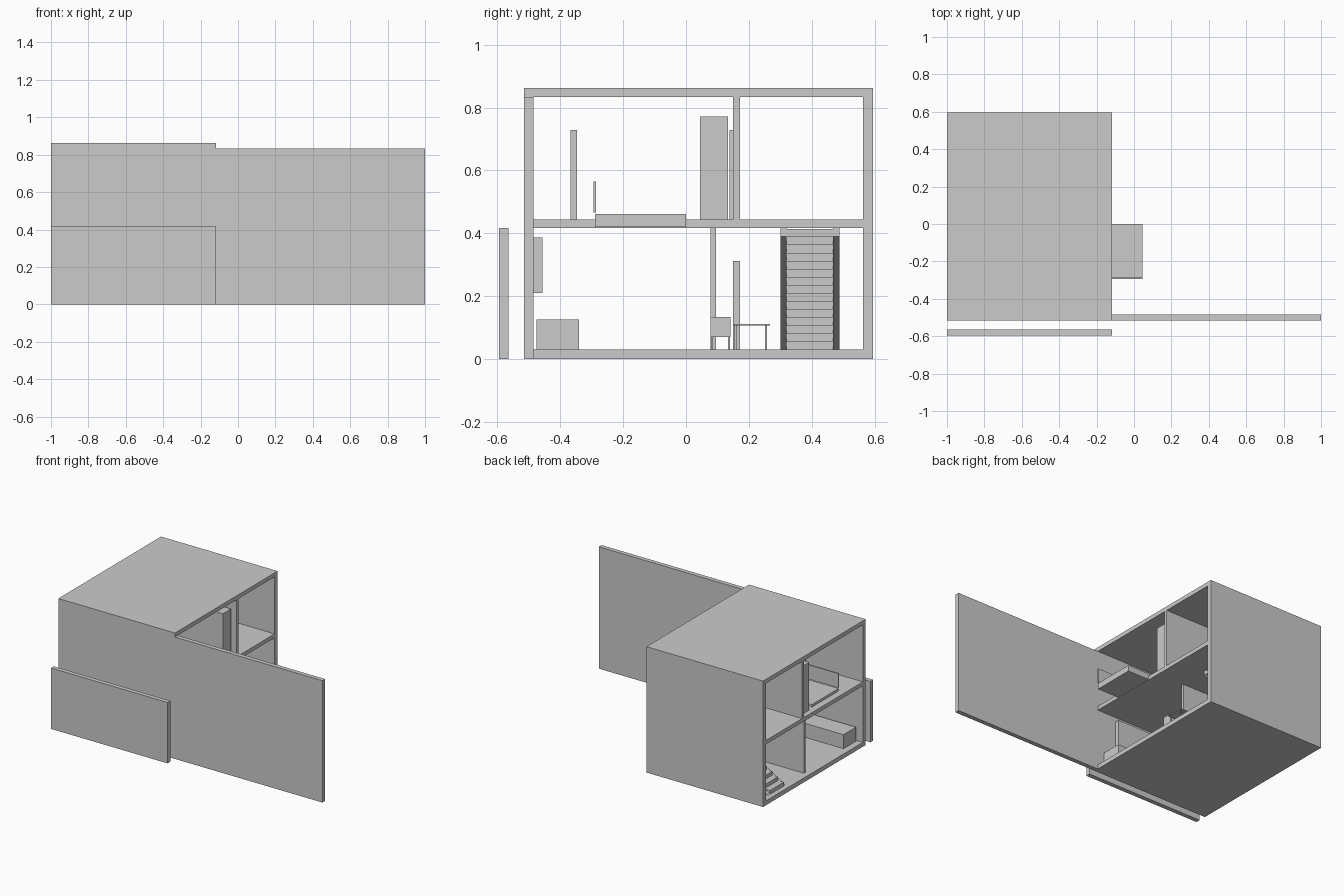
import bpy

if "Cube" in bpy.data.objects:
    bpy.data.objects.remove(bpy.data.objects["Cube"])

grey = bpy.data.materials.new("plain_grey")
grey.diffuse_color = (0.6, 0.6, 0.6, 1)
grey.use_nodes = True
grey.node_tree.nodes["Principled BSDF"].inputs["Base Color"].default_value = grey.diffuse_color


def prism(name, outline, y0, y1):
    """Extrude an (x, z) outline from y0 to y1."""
    n = len(outline)
    verts = [(x, y, z) for y in (y0, y1) for x, z in outline]
    faces = [tuple(range(n)), tuple(reversed(range(n, 2 * n)))]
    faces += [(i + n, (i + 1) % n + n, (i + 1) % n, i) for i in range(n)]
    mesh = bpy.data.meshes.new(name)
    mesh.from_pydata(verts, [], faces)
    mesh.materials.append(grey)
    obj = bpy.data.objects.new(name, mesh)
    bpy.context.collection.objects.link(obj)
    return obj


def box(name, x, y, z):
    return prism(name, [(x[0], z[0]), (x[1], z[0]), (x[1], z[1]), (x[0], z[1])], *y)


HOUSE = (-1.0, -0.117)
FLOOR, CEILING, UPPER, TOP = 0.03, 0.417, 0.444, 0.834

# Shell, open at both ends
box("ground_floor", HOUSE, (-0.485, 0.563), (0, FLOOR))
box("upper_floor", HOUSE, (-0.485, 0.563), (CEILING, UPPER))
box("roof", HOUSE, (-0.515, 0.595), (TOP, 0.862))
box("back_wall", HOUSE, (0.563, 0.595), (0, TOP))
box("front_garden_wall", (-1, 1), (-0.515, -0.485), (0, TOP))
box("outer_screen_wall", HOUSE, (-0.595, -0.565), (0, 0.417))

# Upper storey
box("upper_partition", HOUSE, (0.15, 0.172), (UPPER, TOP))
box("closet", (-0.965, -0.145), (0.045, 0.133), (UPPER, 0.772))
box("upper_door", (-0.6, -0.45), (0.139, 0.15), (UPPER, 0.728))
box("low_partition", (-0.65, -0.45), (-0.368, -0.346), (UPPER, 0.728))
box("balcony_platform", (-0.953, 0.045), (-0.29, 0.0), (0.42, 0.461))
box("balcony_rail", (-0.953, 0.045), (-0.295, -0.286), (0.466, 0.564))

# Lower storey
box("lower_partition", (-0.96, -0.315), (0.078, 0.096), (FLOOR, CEILING))
box("lower_door", (-0.6, -0.45), (0.15, 0.172), (FLOOR, 0.312))
box("sideboard", (-0.955, -0.16), (-0.475, -0.34), (FLOOR, 0.126))
box("wall_screen", (-0.6, -0.26), (-0.485, -0.456), (0.21, 0.386))


def legs(name, xs, ys, top, w):
    for i, x in enumerate(xs):
        for j, y in enumerate(ys):
            box(f"{name}_leg_{i}_{j}", (x, x + w), (y, y + w), (FLOOR, top))


# Table and bench
box("table_top", (-0.4, -0.15), (0.15, 0.267), (0.106, 0.112))
legs("table", (-0.39, -0.166), (0.155, 0.252), 0.106, 0.006)
box("bench_seat", (-0.3, -0.17), (0.078, 0.141), (0.07, 0.133))
legs("bench", (-0.295, -0.181), (0.08, 0.134), 0.07, 0.006)

# Staircase climbing towards +x
STEPS, X0, X1 = 15, -0.965, -0.31
rise, run = (0.413 - FLOOR) / STEPS, (X1 - X0) / STEPS
for i in range(STEPS):
    x, z = X0 + i * run, FLOOR + i * rise
    box(f"stair_step_{i + 1}", (x, x + run), (0.318, 0.468), (z, z + rise))
side = [(X0, FLOOR), (X0 + 0.045, FLOOR), (X1, 0.39), (X1, CEILING)]
for label, y in (("front", 0.3), ("back", 0.468)):
    prism(f"stair_stringer_{label}", side, y, y + 0.02)
